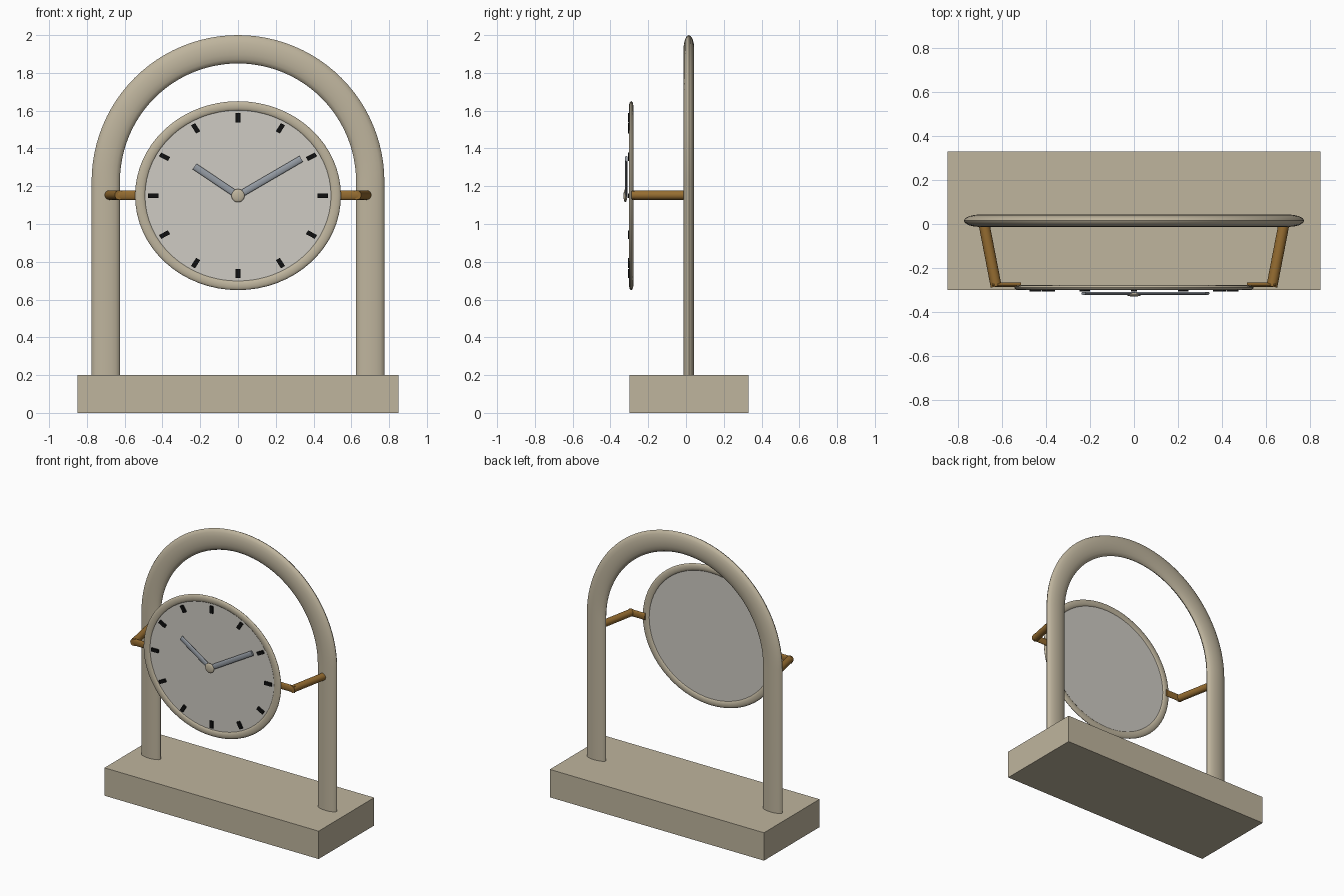
import bpy
import math
from mathutils import Vector

cube = bpy.data.objects.get("Cube")
if cube:
    bpy.data.objects.remove(cube, do_unlink=True)


def material(name, rgb):
    m = bpy.data.materials.new(name)
    m.use_nodes = True
    m.diffuse_color = (*rgb, 1)
    m.node_tree.nodes["Principled BSDF"].inputs["Base Color"].default_value = (*rgb, 1)
    return m


STONE = material("warm stone", (0.52, 0.46, 0.34))
DIAL = material("pale grey dial", (0.62, 0.60, 0.55))
BRASS = material("dark brass", (0.30, 0.15, 0.03))
STEEL = material("blue grey steel", (0.30, 0.33, 0.37))
BLACK = material("black", (0.005, 0.005, 0.005))

CENTRE = Vector((0, -0.29, 1.15))
OVAL = 1.09  # the dial is slightly wider than tall


def finish(name, mat, smooth=True):
    ob = bpy.context.object
    ob.name = name
    ob.data.materials.clear()
    ob.data.materials.append(mat)
    bpy.ops.object.transform_apply(location=True, rotation=True, scale=True)
    if smooth:
        bpy.ops.object.shade_smooth_by_angle(angle=math.radians(40))
    return ob


def box(name, loc, size, mat, spin=0):
    bpy.ops.mesh.primitive_cube_add(size=1, location=loc, rotation=(0, spin, 0))
    bpy.context.object.scale = size
    return finish(name, mat, False)


def tube(name, points, radius, mat, flat=1.0, y=0.0):
    """Round tube along the points, flattened in depth about y."""
    curve = bpy.data.curves.new(name, "CURVE")
    curve.dimensions = "3D"
    curve.bevel_depth = radius
    curve.bevel_resolution = 6
    curve.use_fill_caps = True
    spline = curve.splines.new("POLY")
    spline.points.add(len(points) - 1)
    for p, co in zip(spline.points, points):
        p.co = (*co, 1)
    ob = bpy.data.objects.new(name, curve)
    bpy.context.collection.objects.link(ob)
    bpy.ops.object.select_all(action="DESELECT")
    ob.select_set(True)
    bpy.context.view_layer.objects.active = ob
    bpy.ops.object.convert(target="MESH")
    ob = bpy.context.object
    ob.scale.y = flat
    ob.location.y = y
    return finish(name, mat)


# Base block
box("base", (0, 0.015, 0.1), (1.7, 0.63, 0.2), STONE)

# Flattened arch standing on the base
arc = [(0.7 * math.cos(math.pi * i / 48), 0, 1.225 + 0.7 * math.sin(math.pi * i / 48))
       for i in range(49)]
tube("arch", [(0.7, 0, 0.19)] + arc + [(-0.7, 0, 0.19)], 0.075, STONE, 0.38, 0.015)

# Bent brackets that carry the dial
for side, s in (("left", 1), ("right", -1)):
    tube(side + "_bracket_arm", [(s * 0.685, 0.01, 1.153), (s * 0.628, -0.285, 1.153)],
         0.025, BRASS)
    tube(side + "_bracket_end", [(s * 0.645, 0, 1.153), (s * 0.515, 0, 1.153)],
         0.025, BRASS, 0.4, -0.277)

# Dial plate and rim
bpy.ops.mesh.primitive_cylinder_add(vertices=64, radius=0.48, depth=0.008,
                                    location=CENTRE, rotation=(math.pi / 2, 0, 0))
bpy.context.object.scale.x = OVAL
finish("dial", DIAL)
bpy.ops.mesh.primitive_torus_add(major_segments=64, minor_segments=16, major_radius=0.475,
                                 minor_radius=0.025, location=CENTRE,
                                 rotation=(math.pi / 2, 0, 0))
bpy.context.object.scale = (OVAL, 1, 0.45)
finish("dial_rim", STONE)

# Hour marks
for hour in range(12):
    a = math.tau * hour / 12
    mark = box("hour_mark_%d" % hour, (0, 0, 0), (0.023, 0.012, 0.05), BLACK, a)
    mark.scale.x = OVAL
    mark.location = CENTRE + Vector((0.412 * OVAL * math.sin(a), -0.011, 0.412 * math.cos(a)))

# Hands and hub
for name, x, z in (("minute_hand", 0.335, 0.195), ("hour_hand", -0.23, 0.155)):
    tube(name, [(0, 0, 1.15), (x, 0, 1.15 + z)], 0.018, STEEL, 0.4, -0.316)
bpy.ops.mesh.primitive_uv_sphere_add(segments=24, ring_count=12, radius=0.035,
                                     location=(0, -0.321, 1.15))
bpy.context.object.scale.y = 0.28
finish("hub", STONE)
